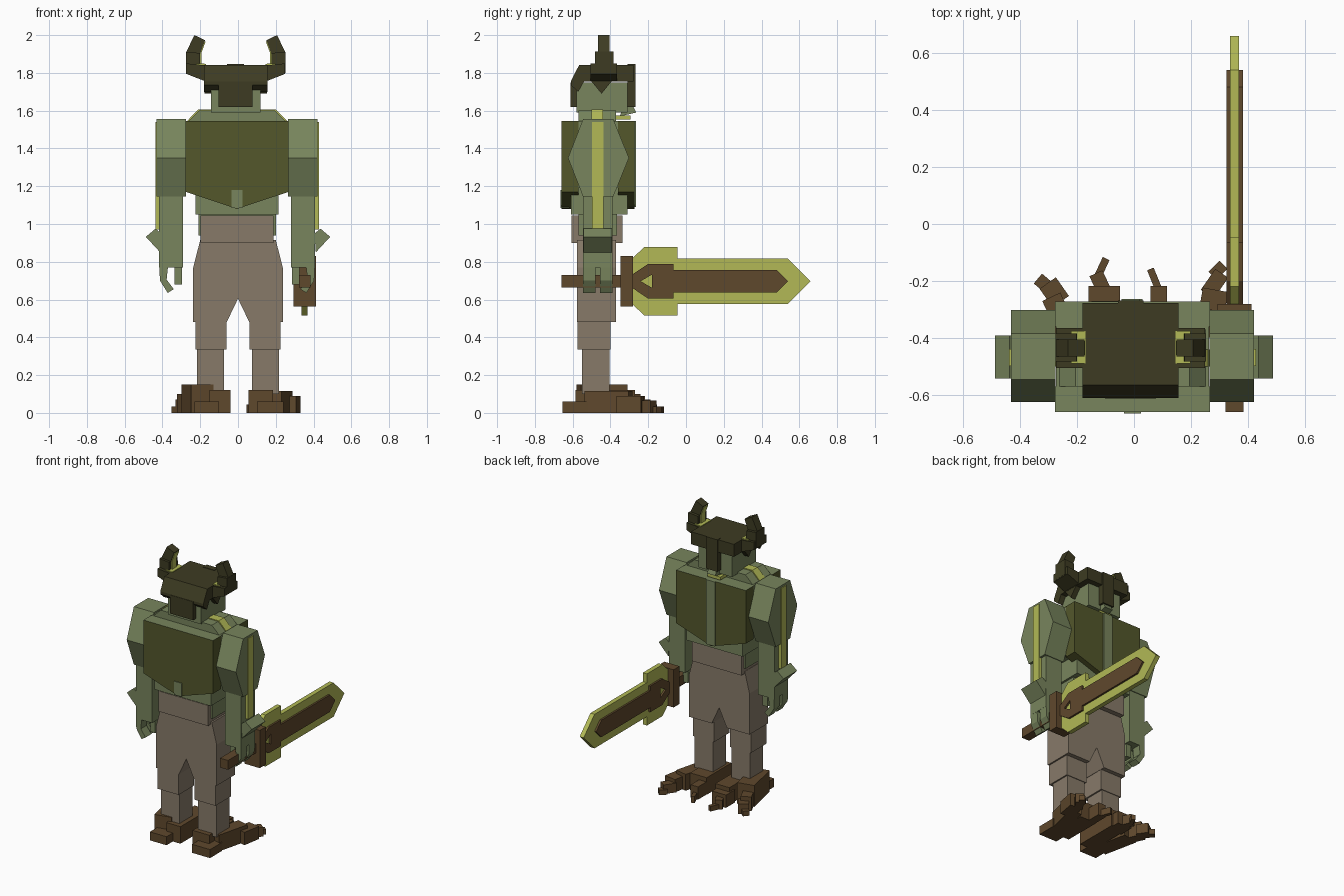
import bpy, bmesh, math
from mathutils import Matrix, Vector

cube = bpy.data.objects.get("Cube")
if cube:
    bpy.data.objects.remove(cube)


def material(name, rgb):
    lin = [((c / 255 + 0.055) / 1.055) ** 2.4 for c in rgb] + [1]
    m = bpy.data.materials.new(name)
    m.use_nodes = True
    m.diffuse_color = lin
    m.node_tree.nodes["Principled BSDF"].inputs["Base Color"].default_value = lin
    return m


GREEN = material("skin green", (120, 133, 93))
OLIVE = material("armour olive", (83, 87, 43))
DARK = material("helmet dark olive", (61, 59, 34))
YELLOW = material("trim yellow", (178, 185, 86))
TAUPE = material("trouser taupe", (135, 122, 105))
BROWN = material("wood brown", (95, 72, 44))

CX = -0.005   # body centre line
HX = -0.012   # head centre line


def prism(name, mat, axis, pts, lo, hi, side=1, cx=0.0, top=None):
    """Extrude a 2D outline along an axis; side=-1 mirrors it in x about cx."""
    def place(a, b, d):
        x, y, z = {"x": (d, a, b), "y": (a, d, b), "z": (a, b, d)}[axis]
        return (cx + side * x, y, z)
    bm = bmesh.new()
    rings = [[bm.verts.new(place(a, b, d)) for a, b in pts] for d in (lo, hi)]
    bm.faces.new(rings[0])
    bm.faces.new(rings[1])
    n = len(pts)
    for i in range(n):
        j = (i + 1) % n
        bm.faces.new((rings[0][i], rings[0][j], rings[1][j], rings[1][i]))
    bmesh.ops.recalc_face_normals(bm, faces=bm.faces)
    if top:
        for f in bm.faces:
            f.material_index = int(f.normal.z > 0.5)
    me = bpy.data.meshes.new(name)
    bm.to_mesh(me)
    bm.free()
    me.materials.append(mat)
    if top:
        me.materials.append(top)
    ob = bpy.data.objects.new(name, me)
    bpy.context.collection.objects.link(ob)
    return ob


def box(name, mat, x, y, z, side=1, cx=0.0, turn=0.0):
    pts = [(x[0], y[0]), (x[1], y[0]), (x[1], y[1]), (x[0], y[1])]
    if turn:
        mid = Vector(((x[0] + x[1]) / 2, (y[0] + y[1]) / 2))
        rot = Matrix.Rotation(math.radians(turn), 2)
        pts = [tuple(mid + rot @ (Vector(p) - mid)) for p in pts]
    return prism(name, mat, "z", pts, z[0], z[1], side, cx)


# Torso: core, back and chest plates, shoulders, waist
plate = [(-.272, 1.545), (.272, 1.545), (.272, 1.17), (0, 1.08), (-.272, 1.17)]
prism("back_plate", OLIVE, "y", plate, -.66, -.57, cx=CX, top=GREEN)
prism("chest_plate", OLIVE, "y", plate, -.36, -.272, cx=CX, top=GREEN)
box("torso_core", GREEN, (-.268, .268), (-.58, -.35), (1.19, 1.545), cx=CX)
box("chest_strip", GREEN, (-.035, .035), (-.3, -.264), (1.09, 1.545), cx=CX)
box("back_tab", GREEN, (-.03, .03), (-.665, -.62), (1.085, 1.18), cx=CX)
prism("shoulders", GREEN, "y", [(-.262, 1.54), (.262, 1.54), (.2, 1.6), (-.2, 1.6)],
      -.57, -.37, cx=CX)
prism("shoulder_strip", YELLOW, "y",
      [(-.27, 1.54), (.27, 1.54), (.205, 1.606), (-.205, 1.606)], -.5, -.44, cx=CX)
box("waist", GREEN, (-.22, .22), (-.61, -.31), (1.05, 1.2), cx=CX)
box("lower_waist", GREEN, (-.205, .205), (-.57, -.365), (.94, 1.06), cx=CX)

# Trousers
box("trouser_belt", TAUPE, (-.193, .193), (-.605, -.335), (.9, 1.045), cx=CX)
prism("trouser_hips", TAUPE, "y",
      [(-.2, .915), (.2, .915), (.237, .77), (.237, .48), (.06, .48), (0, .605),
       (-.06, .48), (-.237, .48), (-.237, .77)], -.577, -.37)

# Head and helmet
box("head", GREEN, (-.13, .13), (-.58, -.31), (1.59, 1.75), cx=HX)
prism("nose", GREEN, "x", [(-.33, 1.64), (-.28, 1.625), (-.264, 1.59), (-.35, 1.57)],
      -.032, .032, cx=HX)
box("chin", YELLOW, (-.05, .05), (-.37, -.295), (1.552, 1.574), cx=HX)
prism("helmet_cap", DARK, "x",
      [(-.61, 1.735), (-.61, 1.755), (-.565, 1.843), (-.278, 1.843), (-.278, 1.755),
       (-.54, 1.755), (-.57, 1.70)], -.168, .168, cx=HX)
box("helmet_neck_flap", DARK, (-.09, .09), (-.612, -.565), (1.62, 1.75), cx=HX)
box("helmet_nose_guard", DARK, (-.045, .045), (-.31, -.268), (1.62, 1.846), cx=HX)

for s, label in ((1, "left"), (-1, "right")):
    # Helmet cheek point and horn
    prism(label + "_cheek_point", DARK, "x",
          [(-.505, 1.76), (-.39, 1.76), (-.447, 1.69)], .12, .166, s, HX)
    prism(label + "_horn_base", DARK, "y",
          [(.16, 1.755), (.262, 1.795), (.262, 1.85), (.16, 1.84)], -.505, -.365, s, HX)
    prism(label + "_horn_middle", DARK, "y",
          [(.187, 1.82), (.264, 1.8), (.264, 1.912), (.19, 1.905)], -.482, -.385, s, HX)
    prism(label + "_horn_tip", DARK, "y",
          [(.189, 1.9), (.262, 1.91), (.219, 2.0), (.162, 1.973)], -.465, -.405, s, HX)
    prism(label + "_horn_base_trim", YELLOW, "y",
          [(.158, 1.838), (.21, 1.842), (.21, 1.851), (.158, 1.848)], -.49, -.375, s, HX)
    prism(label + "_horn_inner_trim", YELLOW, "y",
          [(.18, 1.845), (.192, 1.845), (.194, 1.905), (.17, 1.965), (.16, 1.965),
           (.182, 1.905)], -.46, -.41, s, HX)

    # Arm
    prism(label + "_upper_arm", GREEN, "x",
          [(-.545, 1.555), (-.385, 1.555), (-.302, 1.35), (-.385, 1.145),
           (-.545, 1.145), (-.625, 1.35)], .27, .427, s, CX)
    box(label + "_forearm", GREEN, (.285, .412), (-.545, -.39), (.77, 1.2), s, CX)
    box(label + "_arm_strip", YELLOW, (.4, .433), (-.498, -.438), (.97, 1.54), s, CX)
    prism(label + "_elbow_spike", GREEN, "y",
          [(.405, .95), (.437, .975), (.488, .932), (.412, .85)], -.543, -.392, s)
    for i, y in enumerate((-.545, -.455)):
        prism(f"{label}_finger_{i + 1}", GREEN, "y",
              [(.412, .78), (.408, .70), (.367, .635), (.335, .655), (.373, .705),
               (.365, .78)], y, y + .065, s, CX)
    box(label + "_thumb", GREEN, (.292, .33), (-.5, -.43), (.68, .78), s, CX)

    # Leg
    box(label + "_knee", TAUPE, (.062, .226), (-.575, -.4), (.335, .49), s)
    box(label + "_shin", TAUPE, (.073, .216), (-.55, -.405), (.1, .35), s)

# Right foot, turned outwards
box("right_foot_ankle", BROWN, (-.275, -.155), (-.57, -.32), (0, .15), turn=12)
box("right_foot_inner", BROWN, (-.15, -.04), (-.585, -.27), (0, .12))
box("right_foot_heel", BROWN, (-.23, -.1), (-.655, -.52), (0, .06))
box("right_outer_toe", BROWN, (-.3, -.23), (-.37, -.25), (0, .1), turn=25)
box("right_outer_toe_mid", BROWN, (-.315, -.245), (-.28, -.2), (0, .07), turn=35)
box("right_outer_toe_tip", BROWN, (-.335, -.29), (-.245, -.18), (0, .035), turn=50)
box("right_inner_toe", BROWN, (-.16, -.05), (-.32, -.218), (0, .09))
box("right_inner_toe_mid", BROWN, (-.145, -.095), (-.235, -.17), (0, .065), turn=25)
box("right_inner_toe_tip", BROWN, (-.126, -.1), (-.19, -.118), (0, .035), turn=-25)

# Left foot, turned outwards
box("left_foot_ankle", BROWN, (.055, .185), (-.585, -.31), (0, .12))
box("left_foot_outer", BROWN, (.17, .26), (-.53, -.29), (0, .115), turn=-14)
box("left_foot_heel", BROWN, (.1, .24), (-.655, -.52), (0, .06))
box("left_inner_toe", BROWN, (.058, .115), (-.32, -.217), (0, .09))
box("left_inner_toe_tip", BROWN, (.06, .085), (-.235, -.155), (0, .045), turn=22)
box("left_outer_toe", BROWN, (.23, .32), (-.36, -.23), (0, .09), turn=-10)
box("left_outer_toe_mid", BROWN, (.255, .31), (-.255, -.165), (0, .065), turn=-35)
box("left_outer_toe_tip", BROWN, (.275, .315), (-.19, -.135), (0, .035), turn=-45)

# Sword: handle, guard, yellow blade and raised wooden core with a cut-out
SX, SZ = .353, .697
box("sword_handle", BROWN, (-.031, .031), (-.66, -.34), (SZ - .033, SZ + .033), cx=SX)
box("sword_guard", BROWN, (-.06, .06), (-.347, -.28), (SZ - .133, SZ + .133), cx=SX)
blade = [(-.28, .125), (-.22, .182), (-.045, .182), (-.045, .12), (.54, .12)]
prism("sword_blade", YELLOW, "x",
      [(y, SZ + z) for y, z in blade] + [(.66, SZ)] +
      [(y, SZ - z) for y, z in reversed(blade)], -.016, .016, cx=SX)
core = [(-.285, 0), (-.285, .035), (-.2, .092), (-.065, .092), (-.065, .06),
        (.48, .06), (.54, 0), (-.18, 0), (-.18, .035), (-.24, 0)]
for k, label in ((1, "upper"), (-1, "lower")):
    prism(f"sword_core_{label}", BROWN, "x", [(y, SZ + k * z) for y, z in core],
          -.029, .029, cx=SX)
